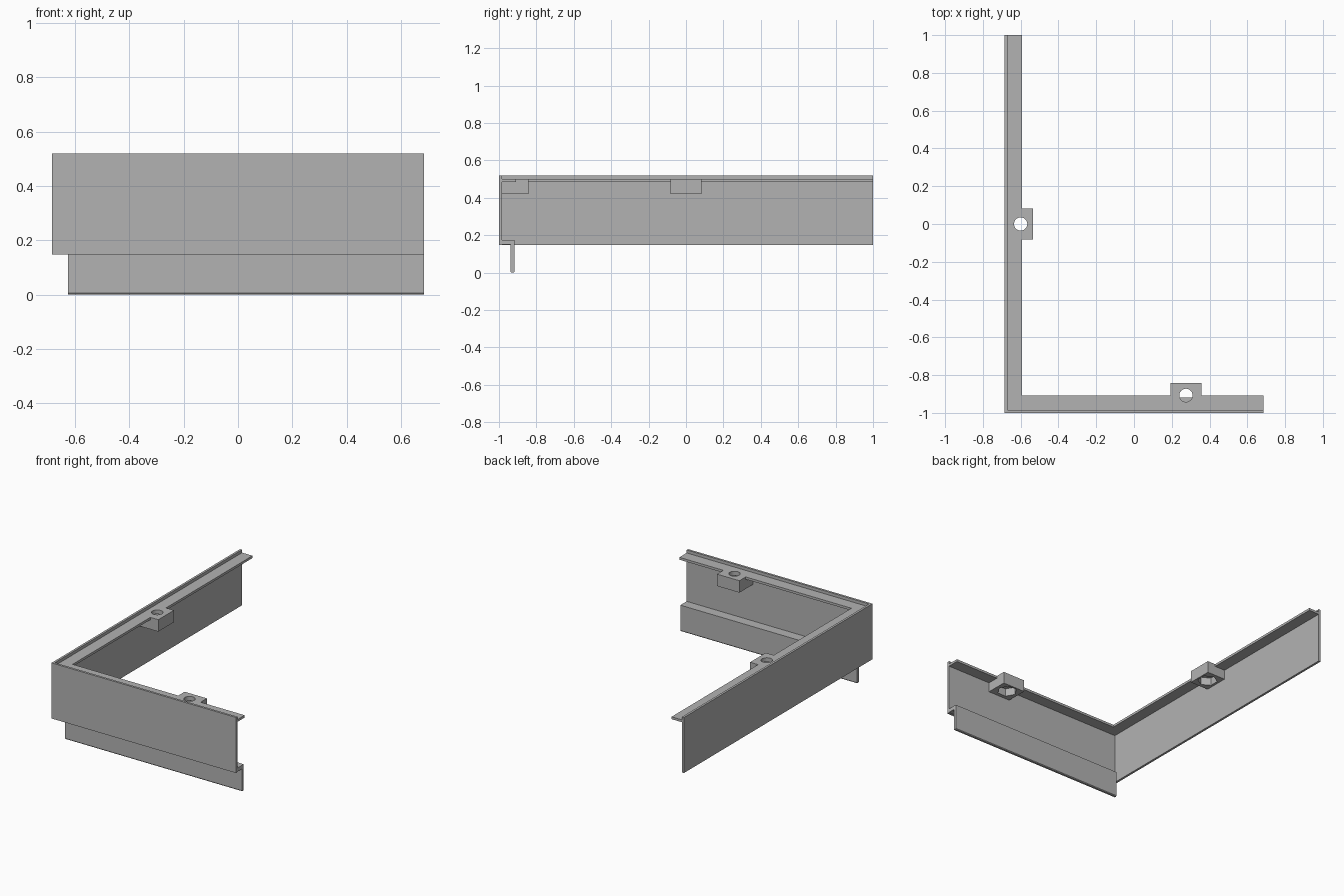
import bpy, bmesh, math
from mathutils import Matrix, Vector

cube = bpy.data.objects.get("Cube")
if cube:
    bpy.data.objects.remove(cube, do_unlink=True)

grey = bpy.data.materials.new("plain_grey")
grey.use_nodes = True
colour = (0.45, 0.45, 0.45, 1)
grey.diffuse_color = colour
grey.node_tree.nodes["Principled BSDF"].inputs["Base Color"].default_value = colour

X, Y = 0.685, 1.0          # half sizes of the plan
WALL = 0.015               # wall thickness


def prism(name, outline, direction):
    """Extrude a closed outline of 3D points along a direction."""
    bm = bmesh.new()
    face = bm.faces.new([bm.verts.new(p) for p in outline])
    new = bmesh.ops.extrude_face_region(bm, geom=[face])["geom"]
    verts = [v for v in new if isinstance(v, bmesh.types.BMVert)]
    bmesh.ops.translate(bm, verts=verts, vec=Vector(direction))
    bmesh.ops.recalc_face_normals(bm, faces=bm.faces)
    mesh = bpy.data.meshes.new(name)
    bm.to_mesh(mesh)
    bm.free()
    mesh.materials.append(grey)
    ob = bpy.data.objects.new(name, mesh)
    bpy.context.collection.objects.link(ob)
    return ob


def corner(name, outer, inner, z0, z1):
    """L-shaped strip running along the right and front edges."""
    a, b = -X + outer, -Y + outer
    c, d = -X + inner, -Y + inner
    plan = [(a, b), (X, b), (X, d), (c, d), (c, Y), (a, Y)]
    return prism(name, [(x, y, z0) for x, y in plan], (0, 0, z1 - z0))


def box(name, x0, x1, y0, y1, z0, z1):
    plan = [(x0, y0), (x1, y0), (x1, y1), (x0, y1)]
    return prism(name, [(x, y, z0) for x, y in plan], (0, 0, z1 - z0))


def cylinder(name, x, y, z0, z1, radius, sides, turn=0.0):
    angles = [turn + math.tau * i / sides for i in range(sides)]
    return prism(name, [(x + radius * math.cos(a), y + radius * math.sin(a), z0)
                        for a in angles], (0, 0, z1 - z0))


def combine(target, tool, operation):
    """Apply a boolean and remove the tool object."""
    tool.hide_render = True
    mod = target.modifiers.new("boolean", "BOOLEAN")
    mod.operation, mod.solver, mod.object = operation, "EXACT", tool
    deps = bpy.context.evaluated_depsgraph_get()
    mesh = bpy.data.meshes.new_from_object(target.evaluated_get(deps))
    target.modifiers.clear()
    target.data = mesh
    bpy.data.objects.remove(tool, do_unlink=True)


# Tall outer wall and the ledge set just below its rim
corner("outer_wall", 0, WALL, 0.147, 0.52)
ledge = corner("top_ledge", WALL, 0.092, 0.484, 0.50)

# Screw bosses under the ledge, each with a round hole and a hexagonal nut pocket
HX, HY = 0.275, -0.907      # hole on the front arm
SX, SY = -0.60, 0.0         # hole on the side arm
W, D = 0.083, 0.066
bosses = [
    (box("front_boss", HX - W, HX + W, -Y + WALL, HY + D, 0.42, 0.50), HX, HY, 0),
    (box("side_boss", -X + WALL, SX + D, SY - W, SY + W, 0.42, 0.50), SX, SY, math.pi / 2),
]
for boss, x, y, turn in bosses:
    combine(ledge, boss, "UNION")
    combine(ledge, cylinder("hole_cutter", x, y, 0.3, 0.6, 0.035, 32), "DIFFERENCE")
    combine(ledge, cylinder("nut_cutter", x, y, 0.3, 0.472, 0.062, 6, turn), "DIFFERENCE")

# Lower flange: a step inward from the front wall, then a hanging lip
profile = [(-0.985, 0.175), (-0.918, 0.175), (-0.918, 0.005), (-0.922, 0),
           (-0.934, 0), (-0.938, 0.005), (-0.938, 0.15), (-0.985, 0.15)]
prism("lower_flange", [(-0.627, y, z) for y, z in profile], (X + 0.627, 0, 0))
